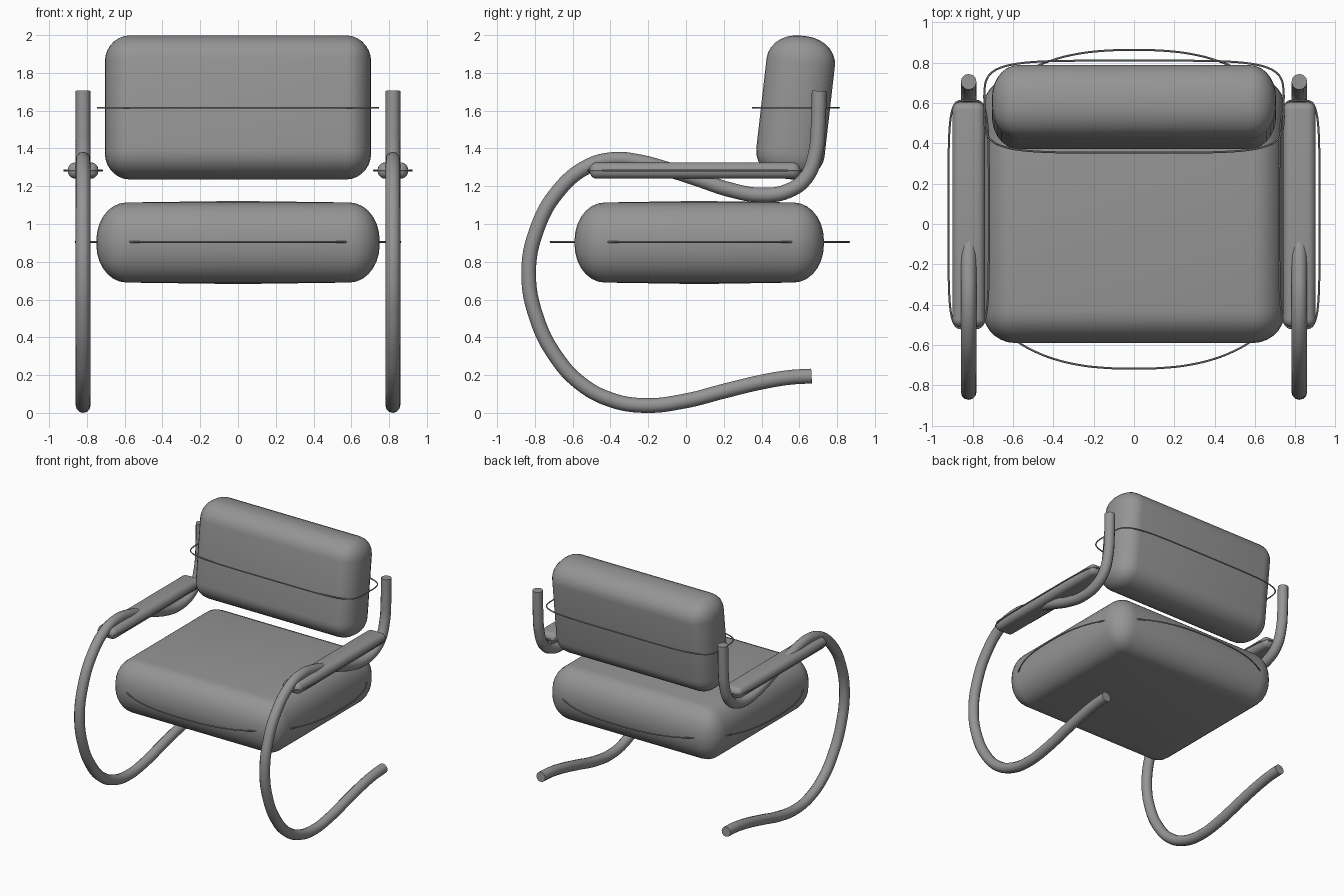
import bpy, bmesh, math
from mathutils import Matrix, Vector

cube = bpy.data.objects.get("Cube")
if cube:
    bpy.data.objects.remove(cube, do_unlink=True)

# One grey for the whole chair
grey = bpy.data.materials.new("mid_grey")
grey.use_nodes = True
colour = (0.3, 0.3, 0.3, 1.0)
grey.diffuse_color = colour
grey.node_tree.nodes["Principled BSDF"].inputs["Base Color"].default_value = colour


def add_object(name, data):
    obj = bpy.data.objects.new(name, data)
    bpy.context.collection.objects.link(obj)
    data.materials.append(grey)
    bpy.ops.object.select_all(action='DESELECT')
    obj.select_set(True)
    bpy.context.view_layer.objects.active = obj
    return obj


def rounded_box(name, center, half, radii, tilt=0.0, crown=0.0, segments=7):
    """Box with elliptically rounded edges and an optional bulge in z."""
    half, radii = Vector(half), Vector(radii)
    bm = bmesh.new()
    bmesh.ops.create_cube(bm, size=2.0)
    for v in bm.verts:
        v.co = Vector(h / r * c for h, r, c in zip(half, radii, v.co))
    bmesh.ops.bevel(bm, geom=bm.edges[:], offset=1.0, segments=segments,
                    profile=0.5, affect='EDGES')
    bmesh.ops.scale(bm, vec=radii, verts=bm.verts)
    if crown:
        broad = [f for f in bm.faces if abs(f.normal.z) > 0.99 and f.calc_area() > half.x * half.y]
        for f in broad:
            centre = bmesh.ops.poke(bm, faces=[f])["verts"]
            for v in centre:
                v.co.z += math.copysign(crown, v.co.z)
    bm.transform(Matrix.Translation(center) @ Matrix.Rotation(tilt, 4, 'X'))
    mesh = bpy.data.meshes.new(name)
    bm.to_mesh(mesh)
    bm.free()
    obj = add_object(name, mesh)
    bpy.ops.object.shade_smooth_by_angle(angle=math.radians(40))
    return obj


def tube(name, points, radius, closed=False, sides=4):
    """Round tube through the points, turned into a mesh."""
    curve = bpy.data.curves.new(name, 'CURVE')
    curve.dimensions = '3D'
    curve.bevel_depth = radius
    curve.bevel_resolution = sides
    curve.use_fill_caps = True
    curve.resolution_u = 6
    spline = curve.splines.new('BEZIER')
    spline.bezier_points.add(len(points) - 1)
    for bp, p in zip(spline.bezier_points, points):
        bp.co = p
        bp.handle_left_type = bp.handle_right_type = 'AUTO'
    spline.use_cyclic_u = closed
    add_object(name, curve)
    bpy.ops.object.convert(target='MESH')
    bpy.ops.object.shade_smooth_by_angle(angle=math.radians(40))


def piping(name, center, half_x, half_y, power, count=48):
    """Thin closed loop shaped like a rounded rectangle."""
    points = []
    for i in range(count):
        a = math.tau * i / count
        c, s = math.cos(a), math.sin(a)
        points.append((center[0] + half_x * math.copysign(abs(c) ** (2 / power), c),
                       center[1] + half_y * math.copysign(abs(s) ** (2 / power), s),
                       center[2]))
    tube(name, points, 0.005, closed=True, sides=1)


# Cushions and their piping
rounded_box("seat_cushion", (0, 0.07, 0.902), (0.75, 0.66, 0.212), (0.16, 0.16, 0.2), crown=0.008)
rounded_box("back_cushion", (0, 0.58, 1.617), (0.705, 0.182, 0.381),
            (0.13, 0.165, 0.14), tilt=math.radians(-6.5))
piping("seat_piping", (0, 0.073, 0.905), 0.86, 0.79, 2.5)
piping("back_piping", (0, 0.582, 1.615), 0.742, 0.228, 5)

# Side frames: back upright, dip, front hoop and floor runner, as (y, z)
frame_path = [(0.705, 1.705), (0.7, 1.52), (0.685, 1.37), (0.635, 1.245), (0.54, 1.175),
              (0.4, 1.153), (0.23, 1.182), (0.07, 1.235), (-0.1, 1.29), (-0.25, 1.33),
              (-0.38, 1.342), (-0.52, 1.305), (-0.68, 1.17), (-0.79, 0.97), (-0.833, 0.74),
              (-0.79, 0.5), (-0.69, 0.3), (-0.56, 0.157), (-0.4, 0.07), (-0.22, 0.039),
              (0, 0.064), (0.2, 0.115), (0.4, 0.163), (0.55, 0.188), (0.665, 0.195)]
for side, sign in (("left", 1), ("right", -1)):
    x = 0.82 * sign
    tube(side + "_frame", [(x, y, z) for y, z in frame_path], 0.039)
    rounded_box(side + "_armrest", (x, 0.047, 1.283), (0.081, 0.558, 0.043),
                (0.04, 0.04, 0.041), segments=5)
    piping(side + "_armrest_piping", (x, 0.047, 1.283), 0.1, 0.565, 5)
